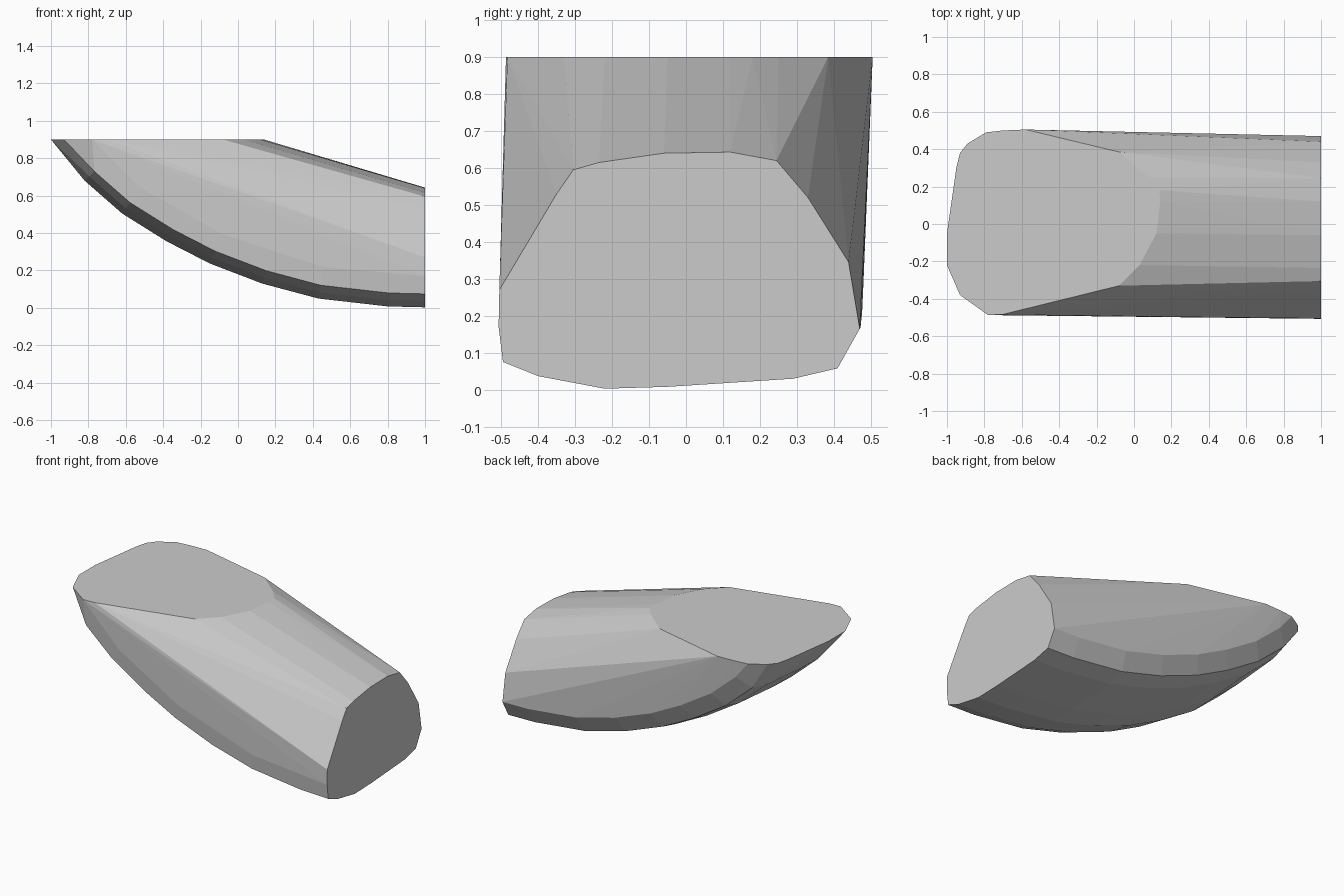
import bpy, bmesh, math

if "Cube" in bpy.data.objects:
    bpy.data.objects.remove(bpy.data.objects["Cube"])

# flat end at x = 1 (y, z)
end_cap = [(-.505, .27), (-.35, .53), (-.305, .595), (-.235, .615), (-.06, .64),
           (.12, .643), (.245, .62), (.33, .52), (.44, .345), (.47, .165),
           (.41, .058), (.29, .03), (-.05, .008), (-.22, .003), (-.4, .037),
           (-.495, .075), (-.507, .17)]
# flat deck at z = 0.9 (x, y)
deck = [(-1, -.22), (-1, -.05), (-.95, .3), (-.93, .38), (-.89, .43), (-.79, .49),
        (-.7, .5), (-.58, .505), (-.08, .385), (.08, .25), (.135, .18), (.14, .12),
        (.12, -.05), (.03, -.22), (-.08, -.33), (-.7, -.483), (-.78, -.487), (-.93, -.38)]
# curved keel line (x, z)
keel = [(-1, .9), (-.82, .68), (-.62, .505), (-.38, .355), (-.15, .237),
        (.13, .13), (.43, .05), (.8, .008), (1, .003)]
# rib across the keel (y, offset along the keel normal)
rib = [(-.507, .17), (-.495, .072), (-.4, .034), (-.22, 0), (-.05, .005),
       (.29, .027), (.41, .055), (.47, .162)]

points = [(1, y, z) for y, z in end_cap] + [(x, y, .9) for x, y in deck]
for i in range(1, len(keel) - 1):
    (x0, z0), (x, z), (x1, z1) = keel[i - 1:i + 2]
    a = math.atan2(z1 - z0, x1 - x0)
    for y, d in rib:
        px, pz = x - math.sin(a) * d, z + math.cos(a) * d
        if px < 1 and pz < .9:
            points.append((px, y + .012 * (1 - px), pz))

# body: convex skin around the deck, end and ribs
bm = bmesh.new()
for p in points:
    bm.verts.new(p)
res = bmesh.ops.convex_hull(bm, input=bm.verts)
bmesh.ops.delete(bm, geom=[v for v in bm.verts if not v.link_faces], context='VERTS')
bmesh.ops.dissolve_limit(bm, angle_limit=math.radians(1), verts=bm.verts, edges=bm.edges)
bmesh.ops.recalc_face_normals(bm, faces=bm.faces)
mesh = bpy.data.meshes.new("hull_body")
bm.to_mesh(mesh)
bm.free()
bpy.context.collection.objects.link(bpy.data.objects.new("hull_body", mesh))
